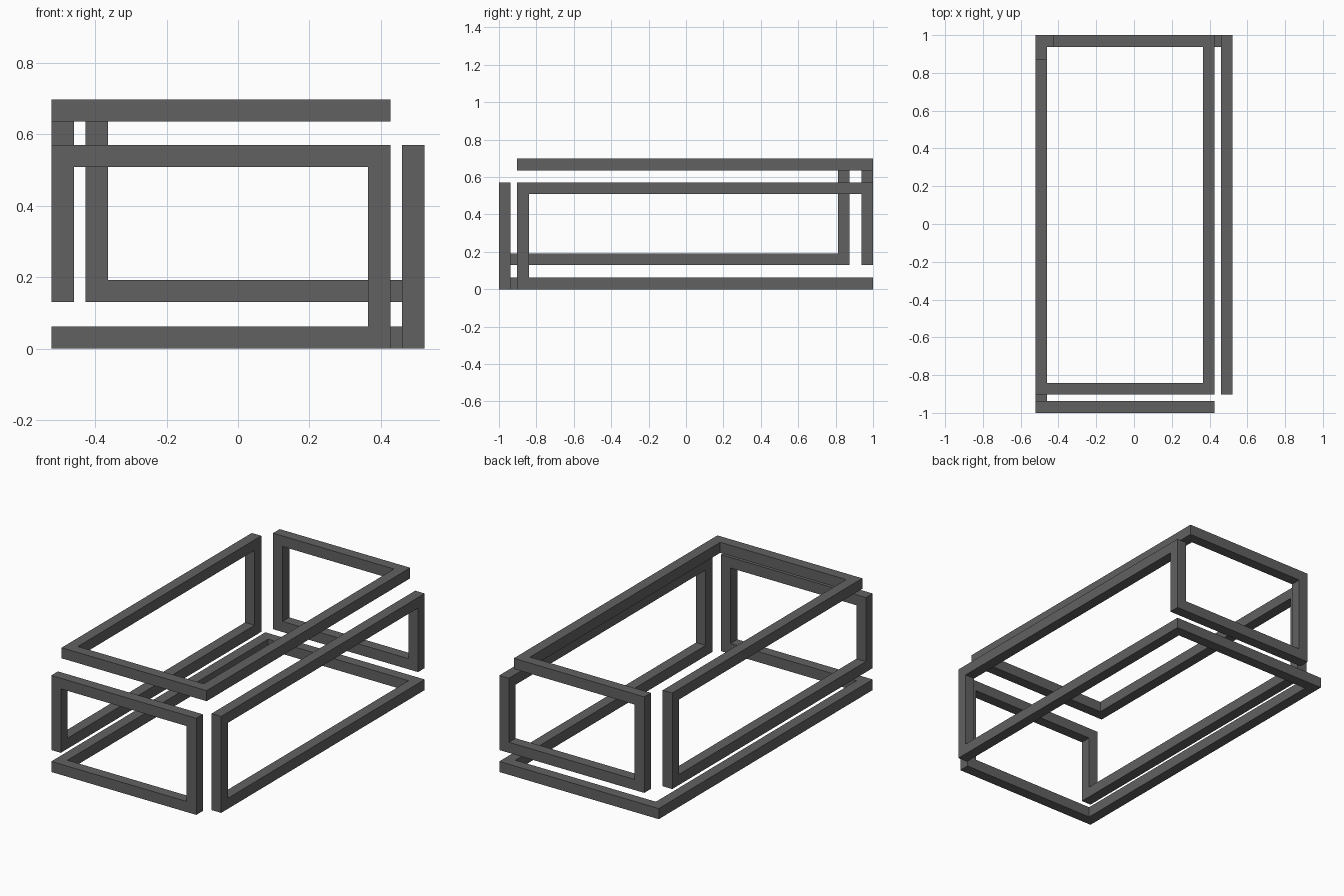
import bpy, bmesh
from mathutils import Matrix, Vector

if "Cube" in bpy.data.objects:
    bpy.data.objects.remove(bpy.data.objects["Cube"])

T = 0.0625                  # bar thickness
X, Y, H = 0.522, 1.0, 0.698  # outer half width, half length, height
XR, YF, ZT = 0.427, -0.903, 0.571   # pulled-in limits at the right / front / top corner
XL, YB, ZB = -0.427, 0.874, 0.130   # pulled-in limits at the left / back / bottom corner

dark = bpy.data.materials.new("dark_grey")
dark.diffuse_color = (0.12, 0.12, 0.12, 1)
dark.use_nodes = True
dark.node_tree.nodes["Principled BSDF"].inputs["Base Color"].default_value = dark.diffuse_color


def frame(name, bars):
    """One object made of box bars, each given as (x0, x1, y0, y1, z0, z1)."""
    bm = bmesh.new()
    for x0, x1, y0, y1, z0, z1 in bars:
        centre = Vector((x0 + x1, y0 + y1, z0 + z1)) / 2
        size = Vector((x1 - x0, y1 - y0, z1 - z0))
        bmesh.ops.create_cube(bm, size=1, matrix=Matrix.Translation(centre) @ Matrix.Diagonal(size).to_4x4())
    mesh = bpy.data.meshes.new(name)
    bm.to_mesh(mesh)
    bm.free()
    mesh.materials.append(dark)
    bpy.context.collection.objects.link(bpy.data.objects.new(name, mesh))


# top ring, open at the back left corner: left, right, front, back bars
frame("top_frame", [
    (-X, -X + T, YF, YB, H - T, H),
    (XR - T, XR, YF, Y, H - T, H),
    (-X + T, XR - T, YF, YF + T, H - T, H),
    (XL, XR - T, Y - T, Y, H - T, H)])

# bottom ring, open at the front right corner: left, right, front, back bars
frame("bottom_frame", [
    (-X, -X + T, -Y, Y, 0, T),
    (X - T, X, YF, Y, 0, T),
    (-X + T, XR, -Y, -Y + T, 0, T),
    (-X + T, X - T, Y - T, Y, 0, T)])

# front: top bar, right post, left post
frame("front_frame", [
    (-X, XR, -Y, -Y + T, ZT - T, ZT),
    (XR - T, XR, -Y, -Y + T, T, ZT - T),
    (-X, -X + T, -Y, -Y + T, ZB, ZT - T)])

# right: top bar, front post, back post
frame("right_frame", [
    (X - T, X, YF, Y, ZT - T, ZT),
    (X - T, X, YF, YF + T, T, ZT - T),
    (X - T, X, Y - T, Y, ZB, ZT - T)])

# left: bottom bar and back post
frame("left_frame", [
    (-X, -X + T, -Y + T, YB, ZB, ZB + T),
    (-X, -X + T, YB - T, YB, ZB + T, H - T)])

# back: bottom bar and left post
frame("back_frame", [
    (XL, X - T, Y - T, Y, ZB, ZB + T),
    (XL, XL + T, Y - T, Y, ZB + T, H - T)])
